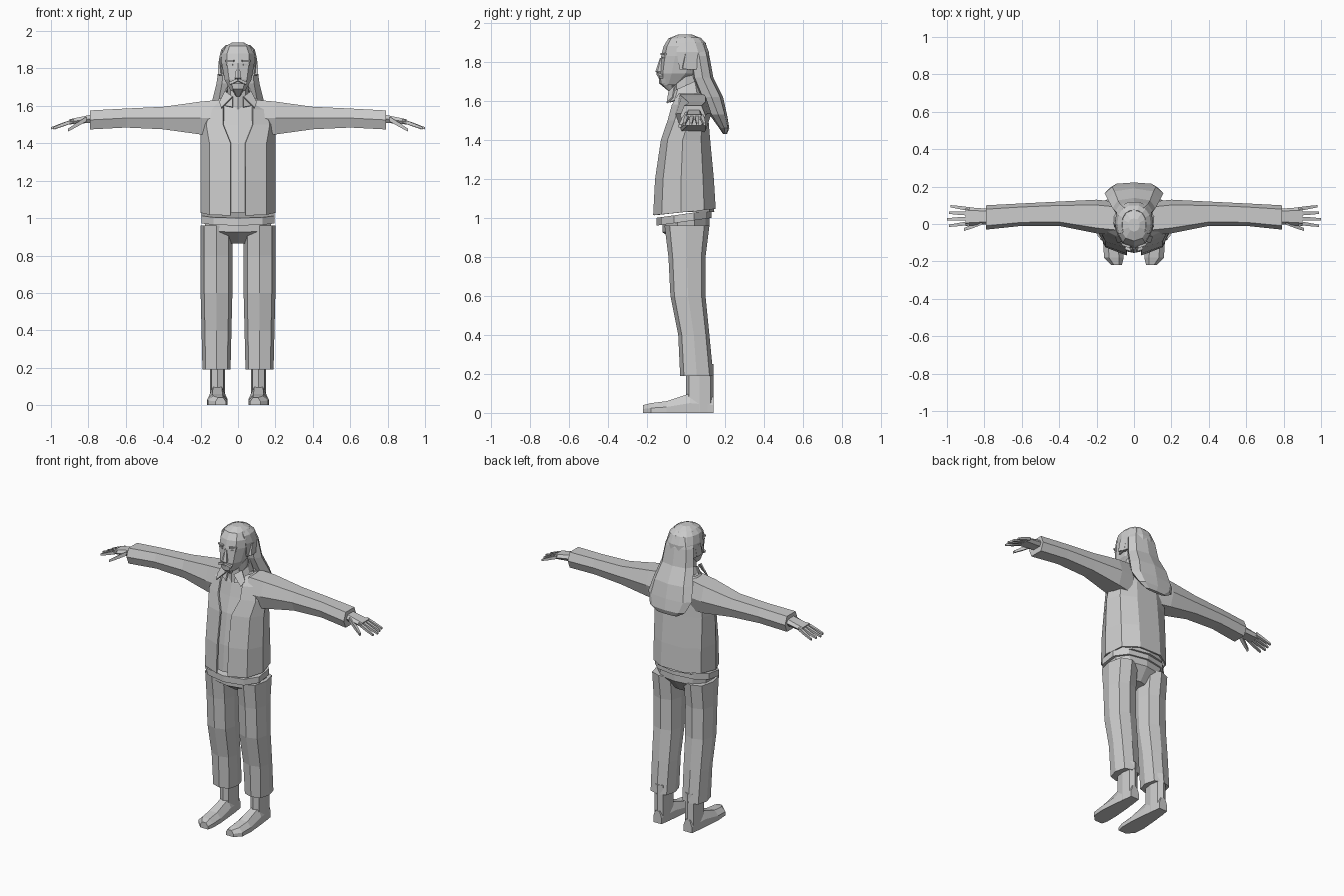
import bpy, bmesh
from math import sin, cos, pi, asin
from mathutils import Vector, Matrix, Euler

cube = bpy.data.objects.get("Cube")
if cube:
    bpy.data.objects.remove(cube)

GREY = (.6, .6, .6, 1)
grey = bpy.data.materials.new("plain_grey")
grey.use_nodes = True
grey.diffuse_color = GREY
grey.node_tree.nodes["Principled BSDF"].inputs["Base Color"].default_value = GREY


def finish(name, bm, mirror=False, thick=0):
    mesh = bpy.data.meshes.new(name)
    bm.to_mesh(mesh)
    bm.free()
    mesh.materials.append(grey)
    obj = bpy.data.objects.new(name, mesh)
    bpy.context.collection.objects.link(obj)
    if thick:
        solidify = obj.modifiers.new("thickness", 'SOLIDIFY')
        solidify.thickness = thick
        solidify.offset = -1
    if mirror:
        mirror_modifier = obj.modifiers.new("mirror", 'MIRROR')
        mirror_modifier.use_mirror_merge = False


def loft(name, rings, closed=True, mirror=False, thick=0):
    """Skin a list of equal-sized rings; closed rings also get end caps."""
    bm = bmesh.new()
    rows = [[bm.verts.new(point) for point in points] for points in rings]
    count = len(rows[0])
    for low, high in zip(rows, rows[1:]):
        for j in range(count if closed else count - 1):
            k = (j + 1) % count
            bm.faces.new((low[j], low[k], high[k], high[j]))
    if closed:
        bm.faces.new(rows[0])
        bm.faces.new(rows[-1])
        bmesh.ops.recalc_face_normals(bm, faces=bm.faces)
    finish(name, bm, mirror, thick)


def power(value, exponent):
    return abs(value) ** exponent * (1 if value >= 0 else -1)


def ring(z, half_width, front, back, sides=10, cx=0, tilt=0, round_off=.85, gap=0):
    """Horizontal ring, counted from the front; a gap leaves it open there."""
    middle, depth = (front + back) / 2, (back - front) / 2
    start = asin((gap / half_width) ** (1 / round_off))
    steps = sides - 1 if gap else sides
    points = []
    for i in range(sides):
        angle = start + 2 * (pi - start) * i / steps
        dy = -depth * power(cos(angle), round_off)
        dx = half_width * power(sin(angle), round_off)
        points.append(Vector((cx + dx, middle + dy, z + tilt * dy)))
    return points


def section(x, front, back, bottom, top, sides=6, round_off=.55, phase=0):
    """Upright ring across the x axis, for arms and hands."""
    points = []
    for i in range(sides):
        angle = phase + 2 * pi * i / sides
        y = (front + back) / 2 - (back - front) / 2 * power(cos(angle), round_off)
        z = (bottom + top) / 2 + (top - bottom) / 2 * power(sin(angle), round_off)
        points.append(Vector((x, y, z)))
    return points


def block(name, location, size, turn=(0, 0, 0)):
    bm = bmesh.new()
    placement = Matrix.LocRotScale(Vector(location), Euler(turn), Vector(size))
    bmesh.ops.create_cube(bm, size=1, matrix=placement)
    finish(name, bm, mirror=True)


# Open jacket, with the shirt filling the same profile just inside it
body = ((1.03, .2, -.17, .16), (1.2, .2, -.16, .15), (1.4, .2, -.13, .13),
        (1.5, .2, -.1, .12), (1.58, .17, -.08, .12), (1.64, .1, -.06, .09))
loft("jacket", [ring(*row, tilt=.1 if row is body[0] else 0,
                     gap=.04 if row[0] < 1.5 else .08) for row in body],
     closed=False, thick=.01)
inset = .015
loft("shirt", [ring(z, half_width - inset, front + inset, back - inset)
               for z, half_width, front, back in body])
loft("shirt_hem", [ring(z, .205, -.15, .13, tilt=.14) for z in (.98, 1.02)])

# Sleeves
loft("sleeve", [section(*row) for row in (
    (.1, -.06, .12, 1.43, 1.64), (.2, -.05, .13, 1.44, 1.63),
    (.4, -.01, .12, 1.47, 1.6), (.6, -.01, .11, 1.48, 1.59),
    (.79, -.03, .1, 1.47, 1.58))], mirror=True)

# Hands with four fingers and a thumb
loft("palm", [section(*row) for row in (
    (.76, 0, .08, 1.51, 1.56), (.9, -.01, .09, 1.5, 1.53))], mirror=True)


def digit(name, base, tip, radius):
    base, tip = Vector(base), Vector(tip)
    rings = []
    for step, shrink in ((0, 1), (.5, .9), (1, .6)):
        x, y, z = base.lerp(tip, step)
        size = radius * shrink
        rings.append(section(x, y - size, y + size, z - size, z + size,
                             sides=4, round_off=1, phase=pi / 4))
    loft(name, rings, mirror=True)


for i in range(4):
    digit(f"finger_{i}", (.88, .005 + .025 * i, 1.52),
          (1 - .01 * abs(i - 1), .035 * i - .01, 1.48), radius=.014)
digit("thumb", (.81, .01, 1.53), (.91, -.03, 1.47), radius=.018)

# Trousers
loft("hips", [ring(*row, tilt=.12) for row in (
    (.87, .06, -.03, .06), (.94, .18, -.12, .12), (1, .19, -.12, .12))])
loft("trouser_leg", [ring(*row, sides=8, cx=.115, round_off=.75) for row in (
    (.19, .075, -.03, .14), (.4, .08, -.04, .12), (.6, .085, -.08, .1),
    (.8, .085, -.09, .1), (.96, .085, -.11, .12))], mirror=True)

# Shoes
loft("ankle", [ring(z, .04, 0, .14, sides=8, cx=.11, round_off=.7)
               for z in (0, .25)], mirror=True)


def shoe_section(y, inner, outer, height):
    inset = (outer - inner) / 4
    outline = ((inner, 0), (outer, 0), (outer, height / 2), (outer - inset, height),
               (inner + inset, height), (inner, height / 2))
    return [Vector((x, y, z)) for x, z in outline]


loft("shoe", [shoe_section(*row) for row in (
    (.14, .08, .14, .08), (.02, .065, .155, .1), (-.1, .055, .165, .06),
    (-.18, .055, .16, .05), (-.22, .065, .12, .04))], mirror=True)

# Neck and collar
loft("neck", [ring(z, .055, -.065, .06, sides=8) for z in (1.58, 1.76)])
loft("collar", [ring(1.62, .09, -.09, .09, tilt=.3, gap=.03),
                ring(1.68, .07, -.07, .07, tilt=.45, gap=.03)],
     closed=False, thick=.008)
bm = bmesh.new()
bm.faces.new([bm.verts.new(corner) for corner in (
    (.07, -.06, 1.68), (.03, -.09, 1.65), (.09, -.1, 1.59), (.1, -.07, 1.62))])
finish("collar_point", bm, mirror=True, thick=.008)

# Head and face
loft("head", [ring(*row) for row in (
    (1.68, .04, -.12, -.03), (1.74, .075, -.135, .06), (1.83, .092, -.127, .1),
    (1.88, .092, -.115, .1), (1.92, .07, -.09, .08), (1.94, .03, -.04, .03))])
loft("nose", [ring(*row, sides=6) for row in (
    (1.74, .014, -.145, -.11), (1.75, .02, -.157, -.11), (1.82, .008, -.134, -.11))])
loft("beard", [ring(*row, sides=8) for row in (
    (1.65, .01, -.09, -.07), (1.69, .036, -.138, -.06), (1.72, .046, -.14, -.07))])
block("moustache", (.022, -.134, 1.73), (.05, .02, .014), turn=(0, .4, .3))
block("eyebrow", (.042, -.112, 1.84), (.046, .02, .01), turn=(0, 0, .4))
block("eyelid", (.042, -.11, 1.82), (.034, .014, .008), turn=(0, 0, .4))
block("ear", (.092, .01, 1.8), (.02, .045, .075), turn=(-.2, 0, .2))

# Long hair
loft("temple_hair", [ring(*row, gap=.9 * row[1]) for row in (
    (1.76, .098, -.08, .12), (1.85, .102, -.1, .12), (1.9, .09, -.1, .1),
    (1.925, .065, -.08, .075))], closed=False, thick=.01)
loft("hair_mane", [ring(*row, sides=8) for row in (
    (1.43, .075, .19, .21), (1.46, .125, .17, .222), (1.53, .157, .12, .21),
    (1.62, .14, .07, .19), (1.72, .115, .03, .14), (1.83, .1, .015, .12),
    (1.9, .07, 0, .1))])
